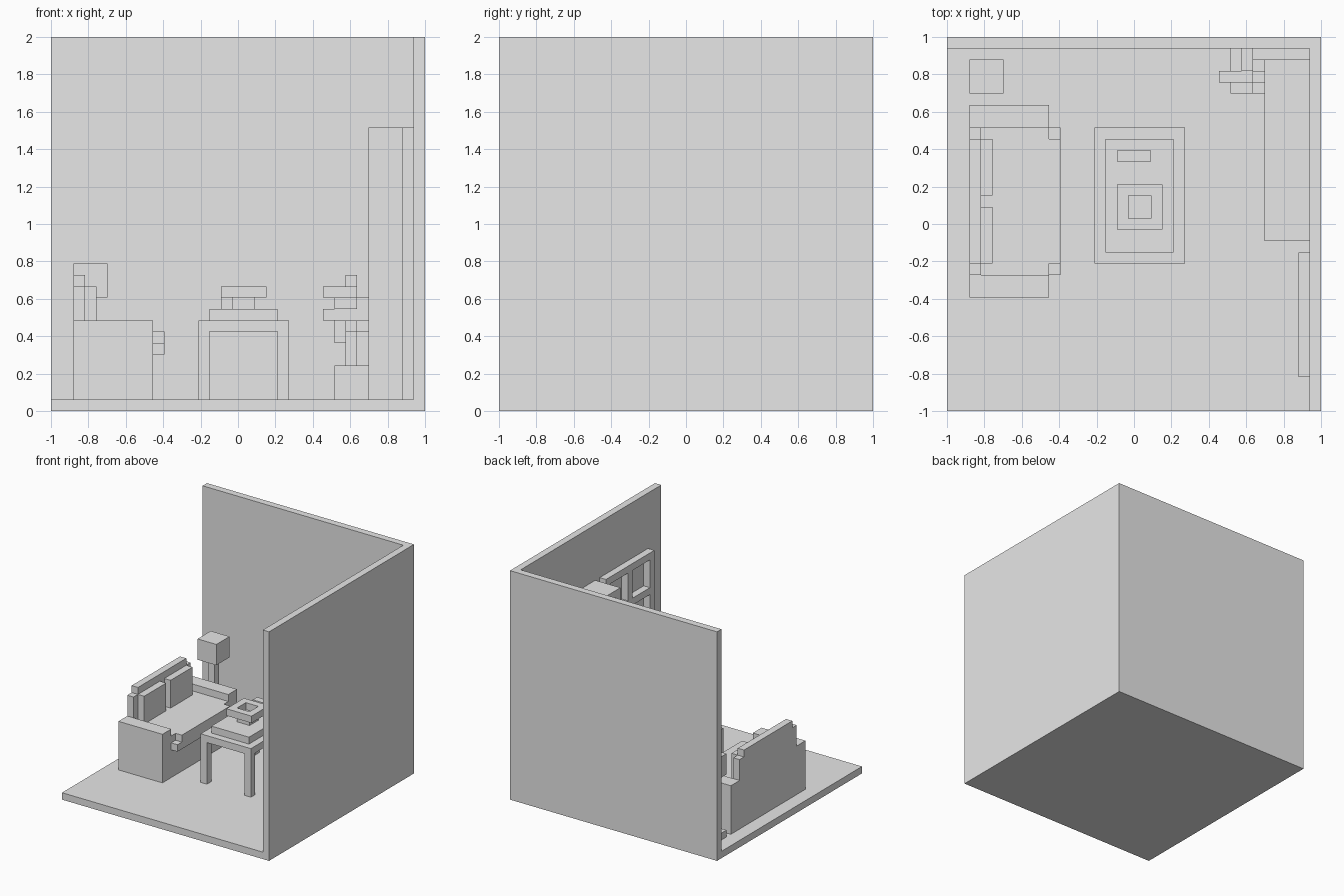
import bpy
import bmesh
import random
from mathutils import Matrix, Vector

if "Cube" in bpy.data.objects:
    bpy.data.objects.remove(bpy.data.objects["Cube"], do_unlink=True)

CELLS = 33
U = 2 / CELLS  # size of one block
random.seed(4)

grey = bpy.data.materials.new("plain grey")
grey.use_nodes = True
grey.diffuse_color = (0.8, 0.8, 0.8, 1)
grey.node_tree.nodes["Principled BSDF"].inputs["Base Color"].default_value = grey.diffuse_color


def part(name, *boxes):
    """One object from boxes given as x, y and z spans in block units."""
    bm = bmesh.new()
    for x, y, z in boxes:
        size = Vector((x[1] - x[0], y[1] - y[0], z[1] - z[0])) * U
        middle = Vector((sum(x) / 2 * U - 1, sum(y) / 2 * U - 1, sum(z) / 2 * U))
        bmesh.ops.create_cube(bm, size=1, matrix=Matrix.Translation(middle) @ Matrix.Diagonal(size.to_4d()))
    mesh = bpy.data.meshes.new(name)
    bm.to_mesh(mesh)
    bm.free()
    mesh.materials.append(grey)
    obj = bpy.data.objects.new(name, mesh)
    bpy.context.collection.objects.link(obj)
    return obj


# Room shell
full = (0, CELLS)
part("floor", (full, full, (0, 1)))
part("back_wall", (full, (32, 33), (1, CELLS)))
part("side_wall", ((32, 33), (0, 32), (1, CELLS)))

# Sofa
part("sofa_base", ((2, 9), (12, 25), (1, 7)))
part("sofa_seat_lip", ((9, 10), (12, 25), (5, 6)), ((9, 10), (13, 24), (6, 7)))
part("sofa_back", ((2, 3), (12, 25), (7, 11)), ((2, 3), (13, 24), (11, 12)))
for side, y in (("front", 10), ("back", 25)):
    part("sofa_arm_" + side, ((2, 9), (y, y + 2), (1, 8)))
for side, y in (("front", 13), ("back", 19)):
    part("sofa_cushion_" + side, ((3, 4), (y, y + 5), (7, 11)))

# Floor lamp
part("lamp_base", ((2, 5), (28, 31), (1, 2)))
part("lamp_pole", ((3, 4), (29, 30), (2, 10)))
part("lamp_shade", ((2, 5), (28, 31), (10, 13)))

# Coffee table with mat, bowl and remote
part("table_top", ((13, 21), (13, 25), (7, 8)))
part("table_legs", *[((x, x + 1), (y, y + 1), (1, 7)) for x in (13, 20) for y in (13, 24)])
part("table_mat", ((14, 20), (14, 24), (8, 9)))
part("bowl_foot", ((16, 18), (17, 19), (9, 10)))
part("bowl_rim",
     ((15, 16), (16, 20), (10, 11)), ((18, 19), (16, 20), (10, 11)),
     ((16, 18), (16, 17), (10, 11)), ((16, 18), (19, 20), (10, 11)))
part("remote", ((15, 18), (22, 23), (9, 10)))

# Potted plant
part("plant_pot", ((25, 28), (28, 31), (1, 4)))
part("plant_stem", ((26, 27), (29, 30), (4, 11)))
part("plant_leaves",
     ((24, 26), (29, 30), (10, 11)),
     ((26, 27), (30, 32), (10, 12)),
     ((25, 27), (28, 29), (9, 10)),
     ((24, 26), (29, 30), (8, 9)),
     ((27, 28), (29, 30), (8, 10)),
     ((25, 27), (30, 32), (6, 8)),
     ((27, 28), (30, 31), (7, 8)),
     ((26, 27), (28, 29), (7, 8)))

# Bookcase, open towards the sofa
part("bookcase_back", ((31, 32), (15, 31), (1, 25)))
part("bookcase_sides", *[((28, 31), (y, y + 1), (1, 25)) for y in (15, 30)])
shelves = range(0, 25, 6)
part("bookcase_shelves", *[((28, 31), (16, 30), (max(z, 1), z + 1)) for z in shelves])
books = []
for z in shelves[:-1]:
    y = 16
    while y < 28:
        width = random.choice((1, 1, 2))
        books.append(((29, 31), (y, y + width), (z + 1, z + random.choice((4, 5)))))
        y += width
part("books", *books)

# Door with open panes in a frame
door = (31, 32)
part("door_stiles", *[(door, (y, y + 1), (1, 25)) for y in (3, 8, 13)])
rails = [(1, 5), (9, 10), (14, 15), (19, 20), (24, 25)]
part("door_rails", *[(door, (y, y + 4), z) for y in (4, 9) for z in rails])
